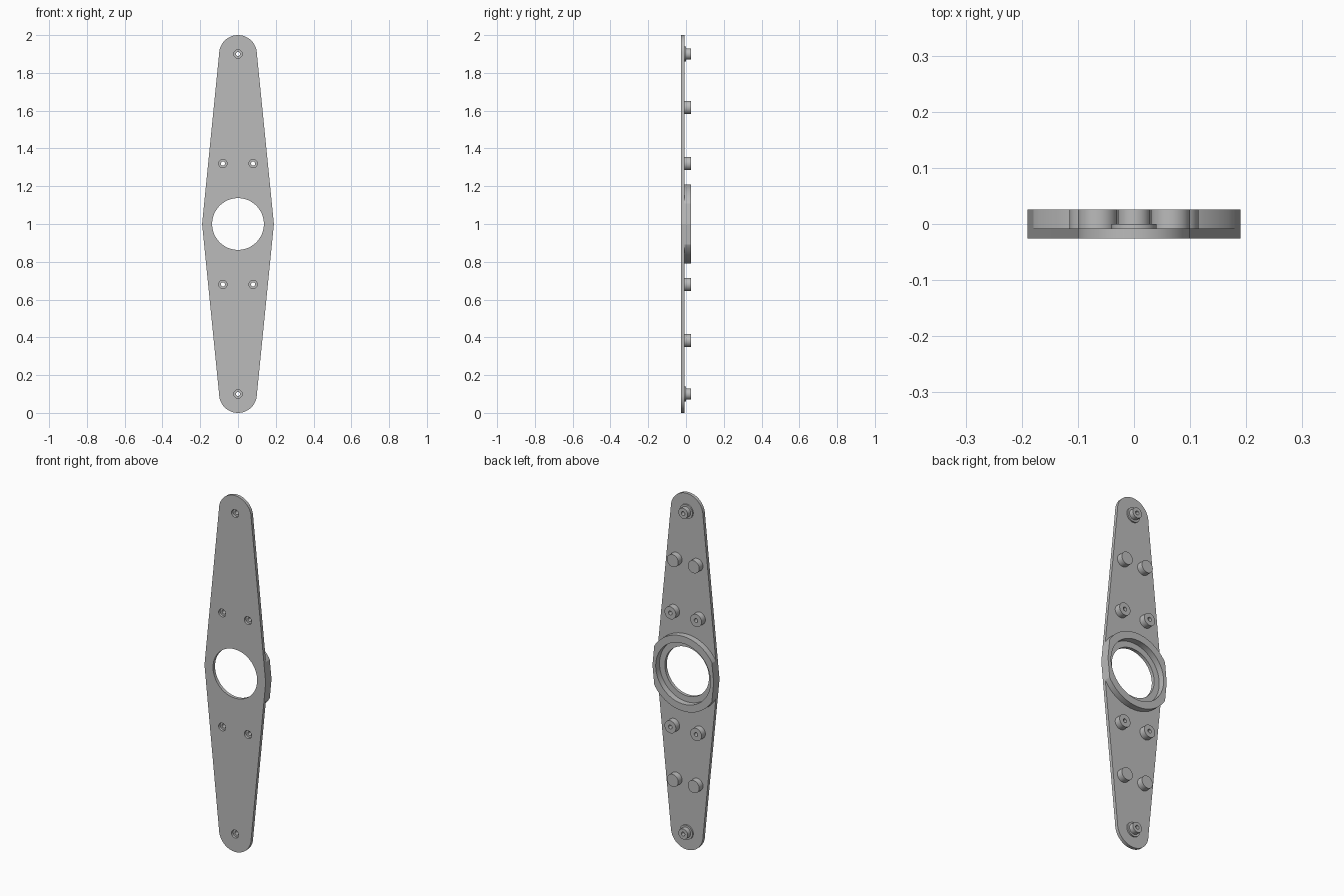
import bpy, bmesh
from math import sin, cos, pi, radians

cube = bpy.data.objects.get("Cube")
if cube:
    bpy.data.objects.remove(cube, do_unlink=True)

# Single flat grey
grey = bpy.data.materials.new("mid grey")
grey.use_nodes = True
colour = (0.5, 0.5, 0.5, 1)
grey.diffuse_color = colour
grey.node_tree.nodes["Principled BSDF"].inputs["Base Color"].default_value = colour

# Shared dimensions
FRONT, FACE, BACK = -0.026, -0.008, 0.026   # plate front, plate back, boss tops
MID, HALF_W, END_R = 1.0, 0.19, 0.1
END_Z = 0.9                                 # end centres, measured from the middle
SLOPE = (HALF_W - END_R) / END_Z


def circle(x, z, r, n=64):
    return [(x + r * cos(2 * pi * i / n), z + r * sin(2 * pi * i / n)) for i in range(n)]


def slab(name, outlines, y0, y1):
    """Flat shape with holes, drawn in x and z, filled between y0 and y1."""
    curve = bpy.data.curves.new(name, "CURVE")
    curve.dimensions = "2D"
    curve.fill_mode = "BOTH"
    curve.extrude = (y1 - y0) / 2
    for points in outlines:
        spline = curve.splines.new("POLY")
        spline.points.add(len(points) - 1)
        for p, (x, z) in zip(spline.points, points):
            p.co = (x, z, 0, 1)
        spline.use_cyclic_u = True
    obj = bpy.data.objects.new(name, curve)
    bpy.context.collection.objects.link(obj)
    obj.rotation_euler.x = pi / 2
    obj.location.y = (y0 + y1) / 2
    bpy.ops.object.select_all(action="DESELECT")
    obj.select_set(True)
    bpy.context.view_layer.objects.active = obj
    bpy.ops.object.convert(target="MESH")
    obj = bpy.context.view_layer.objects.active
    bm = bmesh.new()
    bm.from_mesh(obj.data)
    bmesh.ops.remove_doubles(bm, verts=bm.verts, dist=1e-5)
    bmesh.ops.recalc_face_normals(bm, faces=bm.faces)
    bm.to_mesh(obj.data)
    bm.free()
    obj.data.materials.clear()
    obj.data.materials.append(grey)
    bpy.ops.object.transform_apply(location=True, rotation=True, scale=True)
    bpy.ops.object.shade_smooth_by_angle(angle=radians(10))
    return obj


# Plate: tapered diamond with round ends, bearing hole and counterbores
top_arc = [(END_R * cos(pi * i / 32), MID + END_Z + END_R * sin(pi * i / 32)) for i in range(33)]
bottom_arc = [(-x, 2 * MID - z) for x, z in top_arc]
outline = [(HALF_W, MID)] + top_arc + [(-HALF_W, MID)] + bottom_arc
screws = [(x, MID + s * 0.32) for s in (1, -1) for x in (-0.08, 0.08)]
ends = [(0, MID + s * END_Z) for s in (1, -1)]
bores = [circle(x, z, 0.022) for x, z in screws + ends]
slab("plate", [outline, circle(0, MID, 0.137, 96)] + bores, FRONT, FACE)

# Bearing rim: round wall trimmed flush with the plate's edges
rim = []
for i in range(128):
    a = 2 * pi * i / 128
    r = min(0.21, HALF_W / (abs(cos(a)) + SLOPE * abs(sin(a))))
    rim.append((r * cos(a), MID + r * sin(a)))
slab("bearing_rim", [rim, circle(0, MID, 0.17, 96)], FACE, BACK)

# Drilled bosses beside the bearing; their base forms the counterbore floor
FLOOR = -0.012
for i, (x, z) in enumerate(screws):
    slab(f"screw_boss_{i + 1}", [circle(x, z, 0.035), circle(x, z, 0.011)], FLOOR, BACK)

# Drilled bosses at the ends, each with a low collar
for i, (x, z) in enumerate(ends):
    slab(f"end_boss_{i + 1}", [circle(x, z, 0.029), circle(x, z, 0.011)], FLOOR, BACK)
    slab(f"end_collar_{i + 1}", [circle(x, z, 0.04), circle(x, z, 0.027)], FACE, 0)

# Solid support pegs
for s in (1, -1):
    for x in (-0.065, 0.065):
        name = f"{'upper' if s > 0 else 'lower'}_{'left' if x > 0 else 'right'}_peg"
        slab(name, [circle(x, MID + s * 0.617, 0.035)], FACE, BACK)
